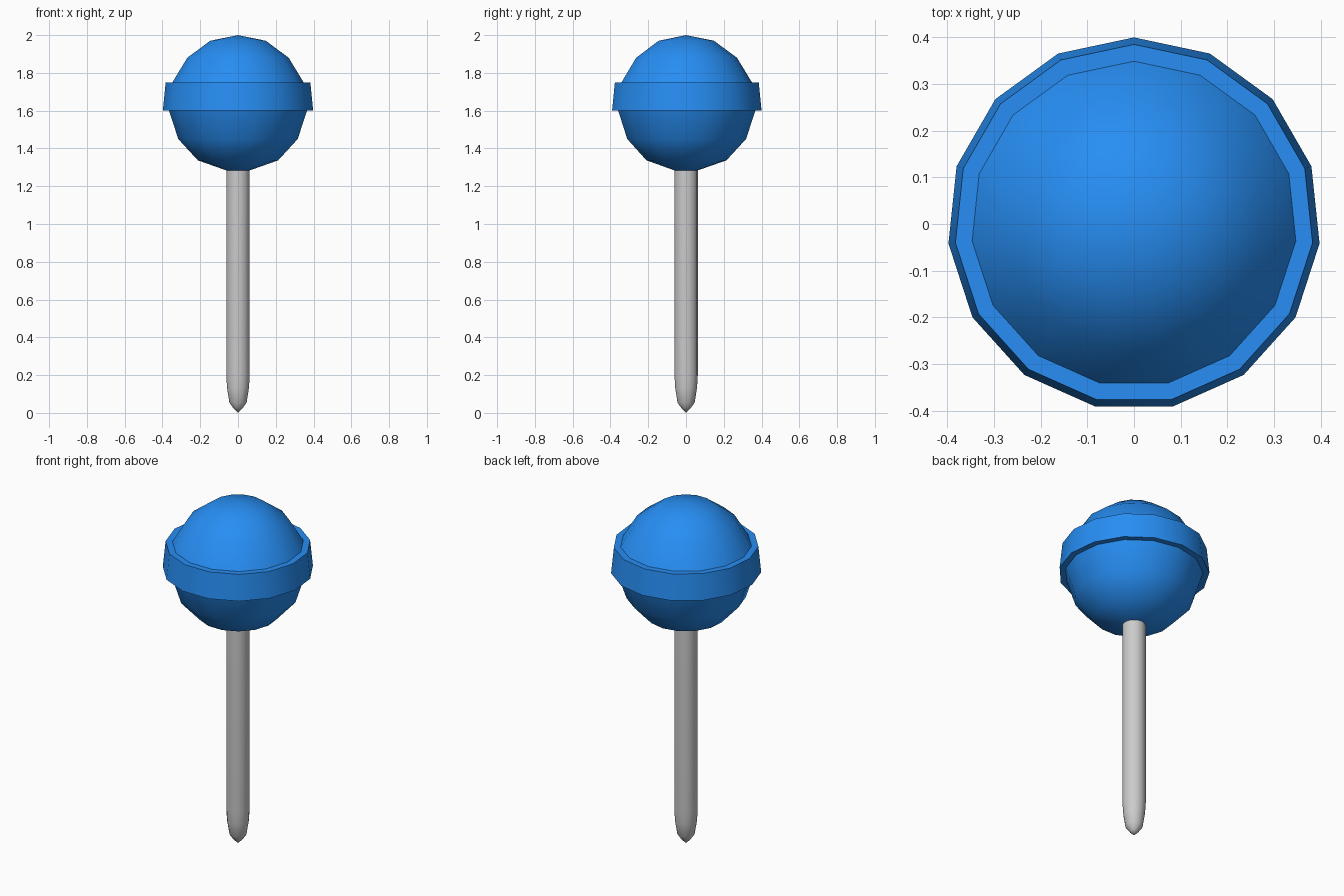
import bpy, bmesh, math

if "Cube" in bpy.data.objects:
    bpy.data.objects.remove(bpy.data.objects["Cube"])

SIDES = 15


def lathe(name, profile, color=None, angle=40):
    """Revolve (radius, z) points about z, with one corner facing +y."""
    bm = bmesh.new()
    rings = []
    for r, z in profile:
        if r == 0:
            rings.append([bm.verts.new((0, 0, z))])
        else:
            rings.append([bm.verts.new((r * math.sin(2 * math.pi * i / SIDES),
                                        r * math.cos(2 * math.pi * i / SIDES), z))
                          for i in range(SIDES)])
    for a, b in zip(rings, rings[1:]):
        for i in range(SIDES):
            j = (i + 1) % SIDES
            if len(a) == 1:
                bm.faces.new((a[0], b[j], b[i]))
            elif len(b) == 1:
                bm.faces.new((a[i], a[j], b[0]))
            else:
                bm.faces.new((a[i], a[j], b[j], b[i]))
    bmesh.ops.recalc_face_normals(bm, faces=bm.faces)
    me = bpy.data.meshes.new(name)
    bm.to_mesh(me)
    bm.free()
    ob = bpy.data.objects.new(name, me)
    bpy.context.collection.objects.link(ob)
    if color:
        mat = bpy.data.materials.new(name + "_color")
        mat.diffuse_color = color
        mat.use_nodes = True
        mat.node_tree.nodes["Principled BSDF"].inputs["Base Color"].default_value = mat.diffuse_color
        me.materials.append(mat)
    bpy.ops.object.select_all(action='DESELECT')
    ob.select_set(True)
    bpy.context.view_layer.objects.active = ob
    bpy.ops.object.shade_smooth_by_angle(angle=math.radians(angle))
    return ob


# Ball head with a raised, slightly tapered band
lathe("ball_head", [
    (0, 2.0), (0.148, 1.97), (0.27, 1.88), (0.349, 1.75),
    (0.385, 1.75), (0.40, 1.60), (0.367, 1.60),
    (0.318, 1.45), (0.214, 1.337), (0.06, 1.283), (0, 1.283)],
    (0.02, 0.27, 0.9, 1))

# Needle shaft with a pointed tip
lathe("needle", [
    (0, 1.30), (0.0625, 1.30), (0.0625, 0.20), (0.058, 0.13),
    (0.046, 0.055), (0.025, 0.025), (0, 0)], angle=50)
